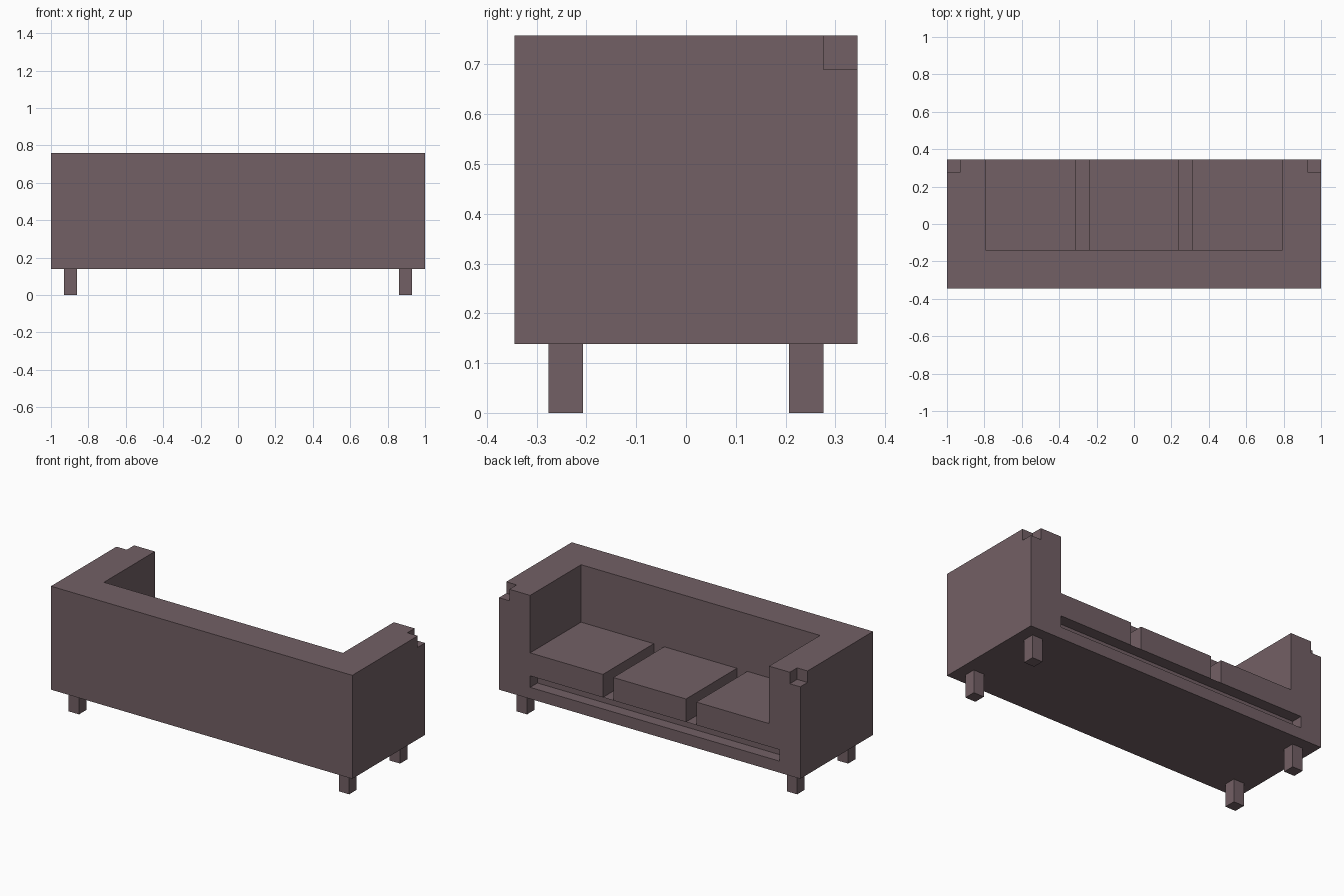
import bpy
from mathutils import Vector

cube = bpy.data.objects.get("Cube")
if cube:
    bpy.data.objects.remove(cube, do_unlink=True)

U = 2 / 29                 # grid unit: the sofa is 29 x 10 x 11 units
TOP, LEG, SEAT = 11, 2, 4  # heights in units

upholstery = bpy.data.materials.new("dusty mauve")
colour = (0.171, 0.117, 0.130, 1)
upholstery.use_nodes = True
upholstery.diffuse_color = colour
upholstery.node_tree.nodes["Principled BSDF"].inputs["Base Color"].default_value = colour


def box(name, low, high):
    """Box between two corners given in grid units."""
    low, high = Vector(low) * U, Vector(high) * U
    bpy.ops.mesh.primitive_cube_add(size=1, location=(low + high) / 2)
    obj = bpy.context.object
    obj.name = name
    obj.scale = high - low
    bpy.ops.object.transform_apply(location=False, rotation=False, scale=True)
    obj.data.materials.append(upholstery)
    return obj


def cut(target, low, high):
    """Carve a box-shaped space out of the target."""
    cutter = box("cutter", low, high)
    cutter.hide_render = True
    mod = target.modifiers.new("cut", "BOOLEAN")
    mod.operation, mod.solver, mod.object = "DIFFERENCE", "EXACT", cutter
    bpy.context.view_layer.objects.active = target
    bpy.ops.object.modifier_apply(modifier=mod.name)
    bpy.data.objects.remove(cutter, do_unlink=True)


# Sofa body with arms, backrest and seat well; the seat opens towards +y
body = box("sofa_body", (-14.5, -5, LEG), (14.5, 5, TOP))
cut(body, (-11.5, -2, SEAT), (11.5, 6, TOP + 1))

# Long slot under the cushions, reaching a little into one arm
cut(body, (-12.5, 4, SEAT - 1), (11.5, 6, SEAT))

# Notched outer corners of the arms
for x in (-14.5, 14.5):
    cut(body, (x - 1, 4, TOP - 1), (x + 1, 6, TOP + 1))

# Three seat cushions with gaps between them
for name, x in (("right", -8), ("middle", 0), ("left", 8)):
    box(name + "_cushion", (x - 3.5, -2, SEAT), (x + 3.5, 5, SEAT + 2))

# Four square legs
for side, x in (("right", -13), ("left", 13)):
    for end, y in (("back", -3.5), ("front", 3.5)):
        box(f"{end}_{side}_leg", (x - 0.5, y - 0.5, 0), (x + 0.5, y + 0.5, LEG))
